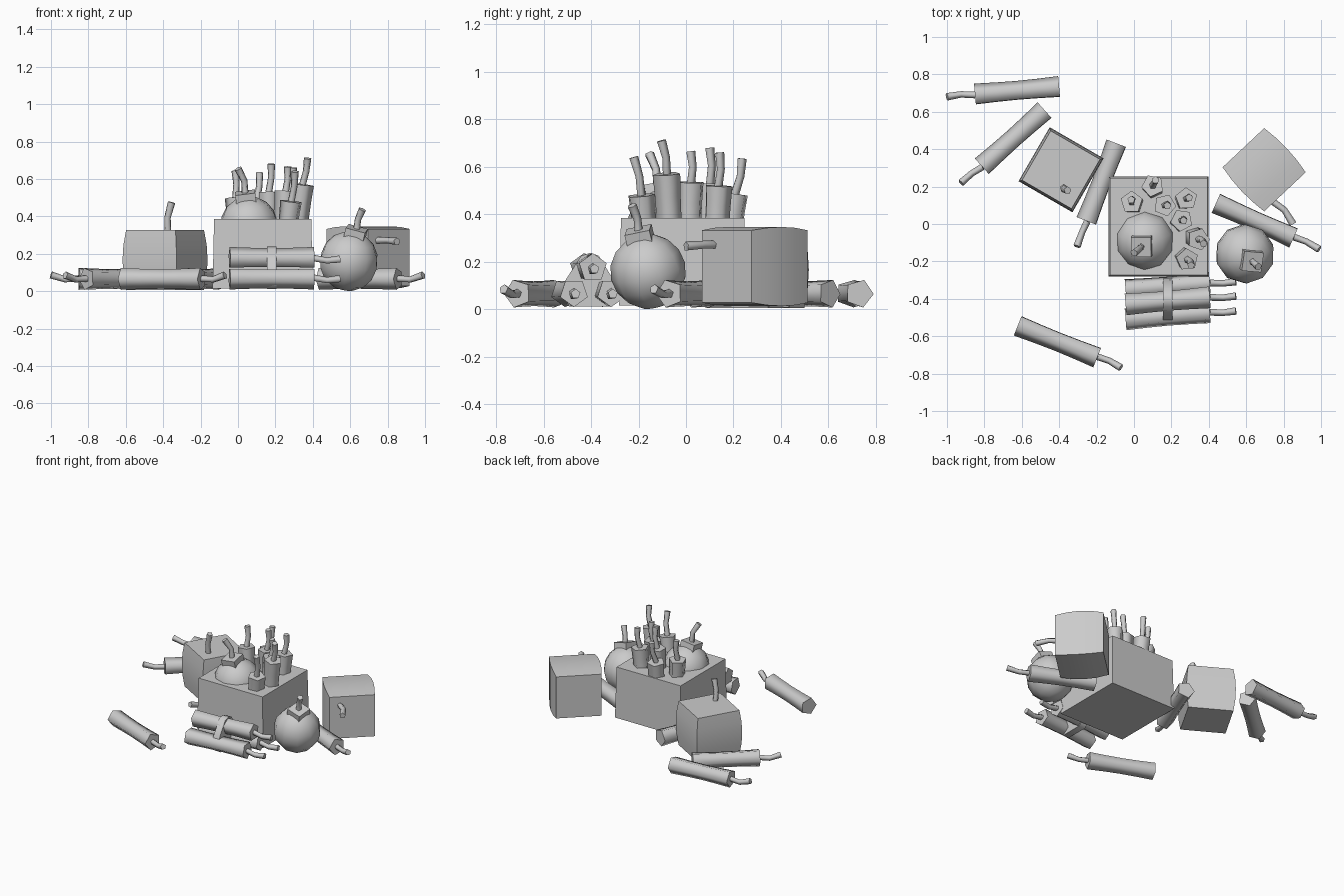
import bpy, bmesh, math
from mathutils import Vector

if "Cube" in bpy.data.objects:
    bpy.data.objects.remove(bpy.data.objects["Cube"])


def finish(name, bm, angle):
    bmesh.ops.recalc_face_normals(bm, faces=bm.faces)
    me = bpy.data.meshes.new(name)
    bm.to_mesh(me)
    bm.free()
    ob = bpy.data.objects.new(name, me)
    bpy.context.collection.objects.link(ob)
    bpy.ops.object.select_all(action='DESELECT')
    bpy.context.view_layer.objects.active = ob
    ob.select_set(True)
    bpy.ops.object.shade_smooth_by_angle(angle=math.radians(angle))
    return ob


def tube(name, pts, radii, sides=5, roll=0.0, angle=80):
    """Capped tube with one ring of vertices per path point."""
    pts = [Vector(p) for p in pts]
    bm = bmesh.new()
    rings = []
    for i, p in enumerate(pts):
        d = (pts[min(i + 1, len(pts) - 1)] - pts[max(i - 1, 0)]).normalized()
        first = (pts[-1] - pts[0]).normalized()
        ref = Vector((0, 0, 1)) if abs(first.z) < 0.75 else Vector((0, 1, 0))
        u = (ref - d * ref.dot(d)).normalized()
        v = d.cross(u)
        ring = []
        for k in range(sides):
            t = math.radians(roll) + math.tau * k / sides
            ring.append(bm.verts.new(p + (u * math.cos(t) + v * math.sin(t)) * radii[i]))
        rings.append(ring)
    for r0, r1 in zip(rings, rings[1:]):
        for k in range(sides):
            j = (k + 1) % sides
            bm.faces.new((r0[k], r0[j], r1[j], r1[k]))
    bm.faces.new(rings[0])
    bm.faces.new(rings[-1])
    return finish(name, bm, angle)


def fuse(name, base, tip, kink):
    base, tip = Vector(base), Vector(tip)
    mid = base.lerp(tip, 0.5) + Vector(kink)
    tube(name, [base, mid, tip], [0.019, 0.018, 0.021], 5)


def stick(name, a, b, tip, kink, roll=0.0):
    """Slightly waisted five-sided stick with a bent fuse at end b."""
    a, b = Vector(a), Vector(b)
    pts = [a.lerp(b, t) for t in (0, 0.25, 0.5, 0.75, 1)]
    tube(name, pts, [0.061, 0.057, 0.055, 0.057, 0.061], 5, roll)
    fuse(name + "_fuse", b, tip, kink)


def barrel(name, a, b, roll):
    """Square-section keg with bulging sides."""
    a, b = Vector(a), Vector(b)
    ts = (0, 0.25, 0.5, 0.75, 1)
    sizes = (0.305, 0.326, 0.333, 0.326, 0.305)
    tube(name, [a.lerp(b, t) for t in ts], [s * 0.7071 for s in sizes], 4, roll, 30)


def bomb(name, centre, axis, radius, cap_roll, tip, kink):
    c, d = Vector(centre), Vector(axis).normalized()
    bm = bmesh.new()
    bmesh.ops.create_uvsphere(bm, u_segments=10, v_segments=8, radius=radius)
    bmesh.ops.rotate(bm, verts=bm.verts, matrix=Vector((0, 0, 1)).rotation_difference(d).to_matrix())
    bmesh.ops.translate(bm, verts=bm.verts, vec=c)
    finish(name, bm, 60)
    tube(name + "_cap", [c + d * (radius - 0.03), c + d * (radius + 0.025)], [0.076, 0.076], 4, cap_roll, 30)
    fuse(name + "_fuse", c + d * (radius + 0.02), tip, kink)


# crate, slightly wider at the base
bm = bmesh.new()
bmesh.ops.create_cube(bm, size=1)
for v in bm.verts:
    s = 0.535 if v.co.z < 0 else 0.52
    v.co = Vector((0.132 + v.co.x * s, -0.014 + v.co.y * s, 0.2 + v.co.z * 0.37))
finish("crate", bm, 30)

# round bombs
bomb("crate_bomb", (0.06, -0.09, 0.347), (-0.02, -0.03, 0.16), 0.16, 45,
     (0.0, -0.155, 0.655), (0.015, 0.012, 0))
bomb("ground_bomb", (0.593, -0.16, 0.16), (0.035, -0.035, 0.145), 0.16, 40,
     (0.665, -0.228, 0.437), (-0.008, 0.008, 0))

# kegs
barrel("upright_keg", (-0.39, 0.29, 0.005), (-0.39, 0.29, 0.327), 15)
fuse("upright_keg_fuse", (-0.375, 0.195, 0.31), (-0.355, 0.18, 0.475), (-0.012, 0, 0))
barrel("lying_keg", (0.585, 0.408, 0.18), (0.807, 0.172, 0.18), 45)
fuse("lying_keg_fuse", (0.735, 0.125, 0.27), (0.85, 0.0, 0.265), (0.012, 0.012, 0.003))

# loose sticks on the ground: end, fuse end, fuse tip (x, y)
loose = [
    ((-0.40, 0.73), (-0.85, 0.69), (-1.0, 0.68)),
    ((-0.475, 0.605), (-0.81, 0.305), (-0.925, 0.22)),
    ((-0.09, 0.43), (-0.25, 0.015), (-0.305, -0.12)),
    ((-0.62, -0.54), (-0.195, -0.71), (-0.07, -0.768)),
    ((0.44, 0.115), (0.855, -0.07), (0.99, -0.135)),
]
for i, (a, b, t) in enumerate(loose):
    stick(f"loose_stick_{i + 1}", (*a, 0.066), (*b, 0.066), (*t, 0.085), (0, 0.008, -0.014), 20)

# taped bundle of three
for i, (y, z) in enumerate([(-0.353, 0.07), (-0.43, 0.175), (-0.51, 0.07)]):
    stick(f"bundle_stick_{i + 1}", (-0.045, y, z), (0.405, y + 0.038, z),
          (0.545, y + 0.045, z - 0.005), (0, -0.006, -0.01), 0 if i == 1 else 36)

# tape strap around the bundle
bm = bmesh.new()
section = [(-0.30, 0.04), (-0.30, 0.1), (-0.375, 0.225), (-0.41, 0.238), (-0.45, 0.225),
           (-0.53, 0.1), (-0.53, 0.04), (-0.5, 0.012), (-0.33, 0.012)]
loops = [[bm.verts.new((x, y + 0.008, z)) for y, z in section] for x in (0.155, 0.205)]
for k in range(len(section)):
    j = (k + 1) % len(section)
    bm.faces.new((loops[0][k], loops[0][j], loops[1][j], loops[1][k]))
for lp in loops:
    bm.faces.new(lp)
finish("bundle_strap", bm, 50)

# sticks standing out of the crate: base (x, y), top, fuse tip
standing = [
    ((0.01, 0.10), (-0.013, 0.117, 0.50), (-0.015, 0.13, 0.645)),
    ((0.105, 0.17), (0.10, 0.205, 0.485), (0.115, 0.235, 0.635)),
    ((0.165, 0.09), (0.165, 0.10, 0.53), (0.178, 0.098, 0.68)),
    ((0.26, 0.12), (0.28, 0.135, 0.52), (0.295, 0.14, 0.66)),
    ((0.235, 0.01), (0.255, 0.02, 0.535), (0.265, 0.018, 0.665)),
    ((0.30, -0.06), (0.345, -0.082, 0.57), (0.372, -0.105, 0.71)),
    ((0.25, -0.165), (0.285, -0.19, 0.48), (0.305, -0.222, 0.64)),
]
for i, (base, top, tip) in enumerate(standing):
    stick(f"standing_stick_{i + 1}", (*base, 0.2), top, tip, (0.006, 0.008, 0), 25 * i)
